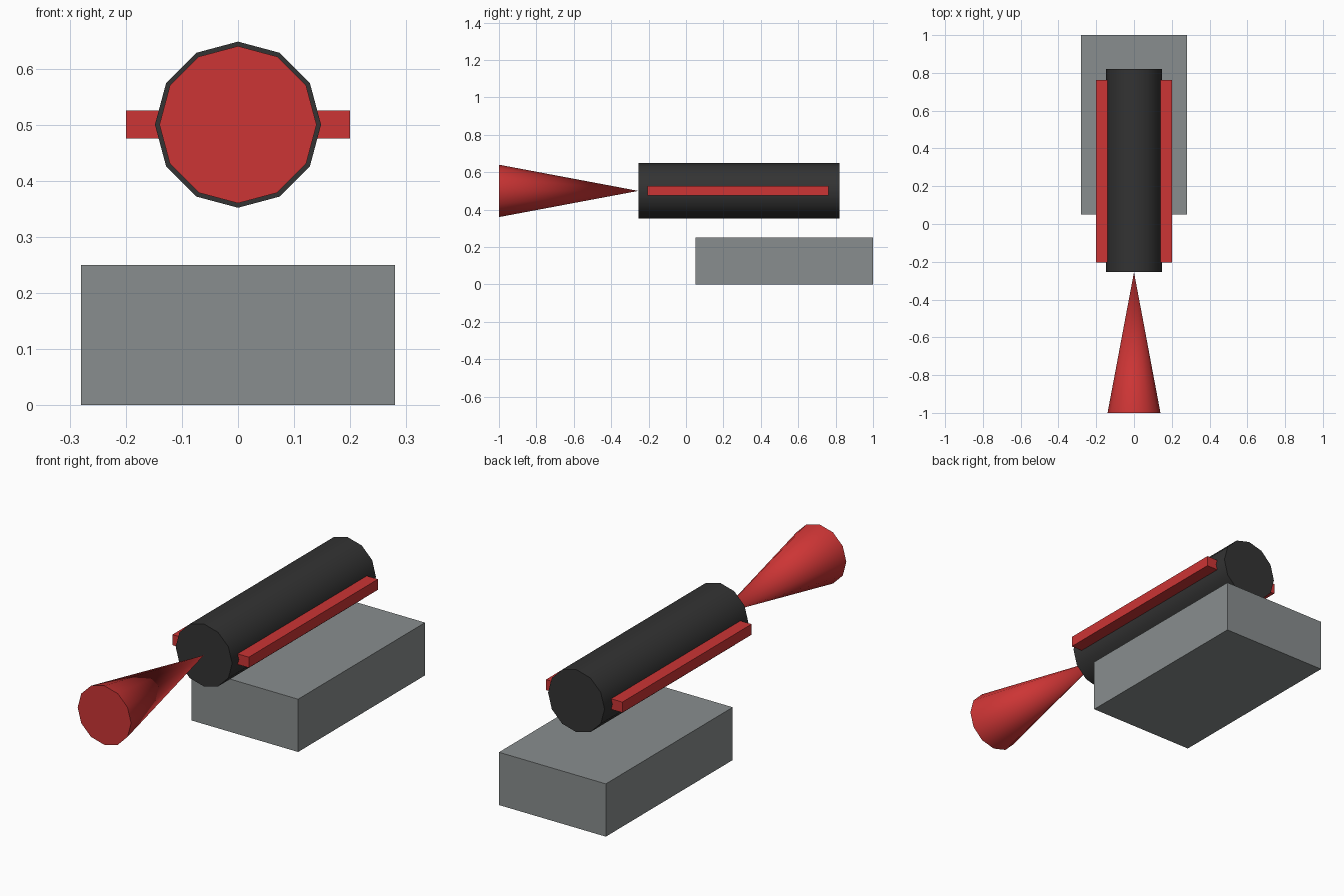
import bpy, math

if "Cube" in bpy.data.objects:
    bpy.data.objects.remove(bpy.data.objects["Cube"])


def material(name, rgb):
    m = bpy.data.materials.new(name)
    m.diffuse_color = (*rgb, 1.0)
    m.use_nodes = True
    m.node_tree.nodes["Principled BSDF"].inputs["Base Color"].default_value = m.diffuse_color
    return m


RED = material("red", (0.604, 0.035, 0.035))
BLACK = material("charcoal", (0.033, 0.033, 0.033))
GREY = material("grey", (0.25, 0.27, 0.272))


def box(name, lo, hi, mat):
    centre = [(a + b) / 2 for a, b in zip(lo, hi)]
    bpy.ops.mesh.primitive_cube_add(size=1, location=centre)
    o = bpy.context.object
    o.name = name
    o.scale = [b - a for a, b in zip(lo, hi)]
    bpy.ops.object.transform_apply(location=False, rotation=False, scale=True)
    o.data.materials.append(mat)
    return o


def round_part(name, r_front, r_back, y0, y1, z, mat):
    """12-sided cylinder or cone lying along y, smooth sides and flat caps."""
    # local +z turns to +y, so radius1 is the front end
    bpy.ops.mesh.primitive_cone_add(
        vertices=12, radius1=r_front, radius2=r_back, depth=y1 - y0,
        location=(0, (y0 + y1) / 2, z), rotation=(-math.pi / 2, 0, 0))
    o = bpy.context.object
    o.name = name
    bpy.ops.object.transform_apply(location=False, rotation=True, scale=False)
    o.data.materials.append(mat)
    bpy.ops.object.shade_smooth_by_angle(angle=math.radians(40))
    return o


# Block the barrel floats above
box("base_block", (-0.28, 0.05, 0.0), (0.28, 1.0, 0.25), GREY)

# Barrel and the cone whose tip meets its front face
round_part("barrel", 0.148, 0.148, -0.255, 0.821, 0.5, BLACK)
round_part("front_cone", 0.14, 0.0, -1.0, -0.255, 0.5, RED)

# Side rails
for side, s in (("left", -1), ("right", 1)):
    x0, x1 = sorted((s * 0.12, s * 0.2))
    box(side + "_rail", (x0, -0.205, 0.475), (x1, 0.762, 0.525), RED)
